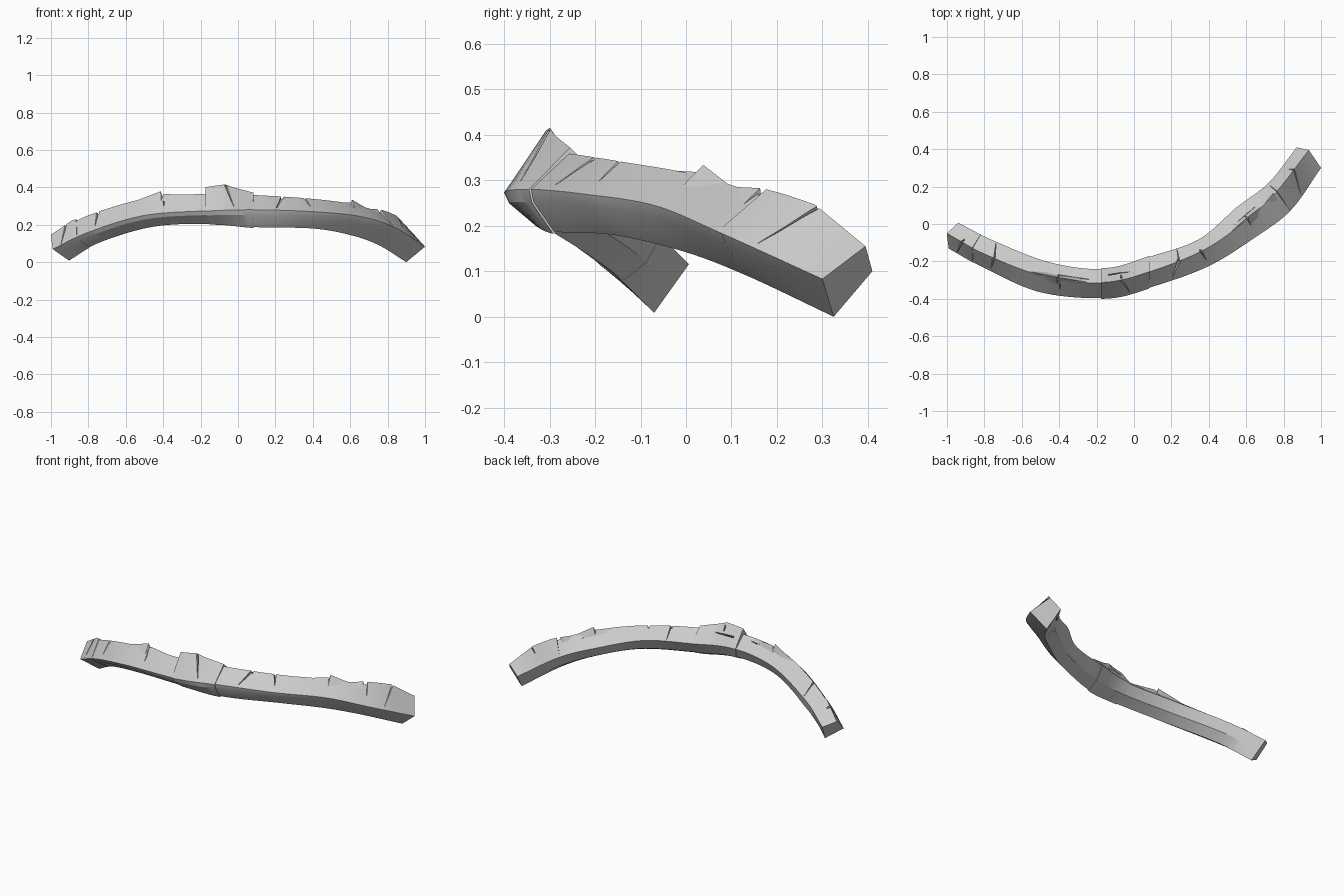
import bpy, bmesh, math
from mathutils import Vector as V

if "Cube" in bpy.data.objects:
    bpy.data.objects.remove(bpy.data.objects["Cube"])

# Four long edges of the curved stone beam, left end to right end
FRONT = [(-.99,-.13,.07),(-.8,-.235,.16),(-.5,-.365,.25),(-.15,-.395,.275),(.1,-.335,.28),
         (.4,-.225,.27),(.65,-.07,.245),(.84,.075,.185),(1,.30,.083)]
TOP = [(-1,-.05,.145),(-.8,-.16,.25),(-.48,-.28,.343),(-.15,-.315,.365),(.1,-.25,.358),
       (.38,-.135,.34),(.6,.02,.312),(.77,.18,.26),(.935,.395,.155)]
BACK = [(-.94,.005,.115),(-.76,-.085,.20),(-.45,-.205,.28),(-.15,-.24,.30),(.1,-.17,.29),
        (.35,-.08,.275),(.55,.09,.24),(.72,.22,.185),(.87,.41,.10)]
BOTTOM = [(-.905,-.07,.01),(-.74,-.17,.105),(-.45,-.30,.19),(-.13,-.33,.205),(.1,-.285,.187),
          (.4,-.16,.18),(.6,-.01,.145),(.75,.13,.092),(.9,.325,0)]


def rail(pts, u):
    """Smooth point on a long edge at station u (0..8)."""
    i = min(int(u), 7)
    t = u - i
    g = lambda k: V(pts[k])
    b, c = g(i), g(i + 1)
    a = g(i - 1) if i > 0 else 2 * b - c
    d = g(i + 2) if i < 7 else 2 * c - b
    return .5 * (2*b + (c-a)*t + (2*a-5*b+4*c-d)*t*t + (3*b-a-3*c+d)*t**3)


def ring(u, lift=0, swell=1):
    F, T, K, B = (rail(r, u) for r in (FRONT, TOP, BACK, BOTTOM))
    c = (F + T + K + B) / 4
    s = min(1, u, 8 - u)
    M = (B + K) / 2
    M += (M - c).normalized() * .022 * s
    F2 = F.lerp(B, .27)
    F2 += (F2 - c).normalized() * .008 * s
    T = T + V((0, .1, 1)) * lift
    return [c + (p - c) * swell for p in (T, F, F2, B, M, K)]


def finish(bm, name):
    bmesh.ops.recalc_face_normals(bm, faces=bm.faces)
    me = bpy.data.meshes.new(name)
    bm.to_mesh(me)
    bm.free()
    ob = bpy.data.objects.new(name, me)
    bpy.context.collection.objects.link(ob)
    return ob


def block(name, u0, u1, lifts=((0, 0), (1, 0)), swell=1, n=10):
    """One stone of the beam, with the top edge raised by the lift profile."""
    ts = sorted({i / n for i in range(n + 1)} | {t for t, _ in lifts})
    bm = bmesh.new()
    rows = []
    for t in ts:
        for (a, la), (b, lb) in zip(lifts, lifts[1:]):
            if a <= t <= b:
                h = la + (lb - la) * (t - a) / (b - a)
        rows.append([bm.verts.new(p) for p in ring(u0 + (u1 - u0) * t, h, swell)])
    for r, s in zip(rows, rows[1:]):
        for k in range(6):
            j = (k + 1) % 6
            bm.faces.new((r[k], r[j], s[j], s[k]))
    bm.faces.new(rows[0])
    bm.faces.new(rows[-1])
    return finish(bm, name)


def hull(name, pts):
    bm = bmesh.new()
    for p in pts:
        bm.verts.new(p)
    bmesh.ops.convex_hull(bm, input=bm.verts)
    return finish(bm, name)


def on_face(side, u, s, out=0):
    """Point on the upper front or upper back face; s runs from the top edge outward."""
    T, E = rail(TOP, u), rail(side, u)
    along = rail(side, min(u + .05, 8)) - rail(side, max(u - .05, 0))
    n = along.cross(T - E).normalized()
    c = (T + rail(BOTTOM, u)) / 2
    if n.dot((T + E) / 2 - c) < 0:
        n = -n
    return T.lerp(E, s) + n * out


def crack(ob, side, u0, s0, u1, s1, width=.012, out=.03):
    """Carve a tapering groove between two points on a face."""
    a, b = on_face(side, u0, s0), on_face(side, u1, s1)
    n = on_face(side, u0, s0, 1) - a
    w = (b - a).cross(n).normalized() * width
    pts = [a + w + n*out, a - w + n*out, b + w*.5 + n*out, b - w*.5 + n*out,
           a - n*.018 + w*.3, a - n*.018 - w*.3, b - n*.008]
    cut = hull("crack_cutter", pts)
    m = ob.modifiers.new("crack", 'BOOLEAN')
    m.operation, m.object, m.solver = 'DIFFERENCE', cut, 'EXACT'
    bpy.context.view_layer.objects.active = ob
    bpy.ops.object.modifier_apply(modifier=m.name)
    bpy.data.objects.remove(cut)


def chip(name, u, tail, h, reach=.5):
    """Sharp raised flake on the top edge that tapers off along the beam."""
    d = .03 if tail > 0 else -.03
    T = rail(TOP, u)
    return hull(name, [T + V((0, .01, h)), on_face(FRONT, u - d, reach, -.004),
                       on_face(FRONT, u - d, .02, -.004), on_face(BACK, u - d, .3, -.004),
                       on_face(FRONT, u + tail, .02, -.004),
                       on_face(FRONT, u + tail*.5, .35, -.004), on_face(BACK, u + tail*.5, .35, -.004)])


# Stones
left_cap = block("left_end_stone", 0, .72, ((0, 0), (.85, .012), (1, .006)), 1.02, 5)
left_run = block("left_stone", .72, 2.96, n=20)
keystone = block("middle_stone", 2.92, 3.93, ((0, .03), (.38, .043), (.55, .03), (1, .008)), 1.06, 8)
right_run = block("right_stone", 3.9, 7.02, n=26)
right_cap = block("right_end_stone", 6.97, 8, ((0, .018), (.12, .022), (.5, .034), (1, 0)), 1.0, 8)

# Cracks
crack(left_run, FRONT, 1.18, -.1, 1.14, .75)
crack(left_run, BACK, 1.2, -.1, 1.1, .9, .008)
crack(left_run, BACK, 2.2, .25, 2.7, .25, .012)
crack(left_run, FRONT, 2.24, -.1, 2.28, .6)
crack(left_cap, FRONT, .45, -.1, .25, .95, .01)
crack(keystone, FRONT, 3.3, -.3, 3.5, .85, .008, .06)
crack(keystone, BACK, 3.05, .4, 3.5, .3, .008, .06)
crack(right_run, FRONT, 4.5, -.1, 4.36, .85)
crack(right_run, BACK, 4.5, -.1, 4.5, .95, .006)
crack(right_run, FRONT, 4.9, -.1, 4.98, .6)
crack(right_run, BACK, 5.75, .2, 6.35, .3, .012)
crack(right_cap, FRONT, 7.5, -.3, 7.35, .9, .006, .05)

# Raised flakes
chip("left_flake", 2.2, -.5, .026)
chip("left_ridge_flake", 2.25, .5, .01, .3)
chip("right_flake", 6.05, .5, .024)
chip("right_ridge_flake", 6.0, -.5, .006, .3)
chip("right_joint_flake", 6.85, -.35, .012)

# Smooth along the curve, crisp at the edges
bpy.ops.object.select_all(action='SELECT')
bpy.context.view_layer.objects.active = keystone
bpy.ops.object.shade_smooth_by_angle(angle=math.radians(22))
